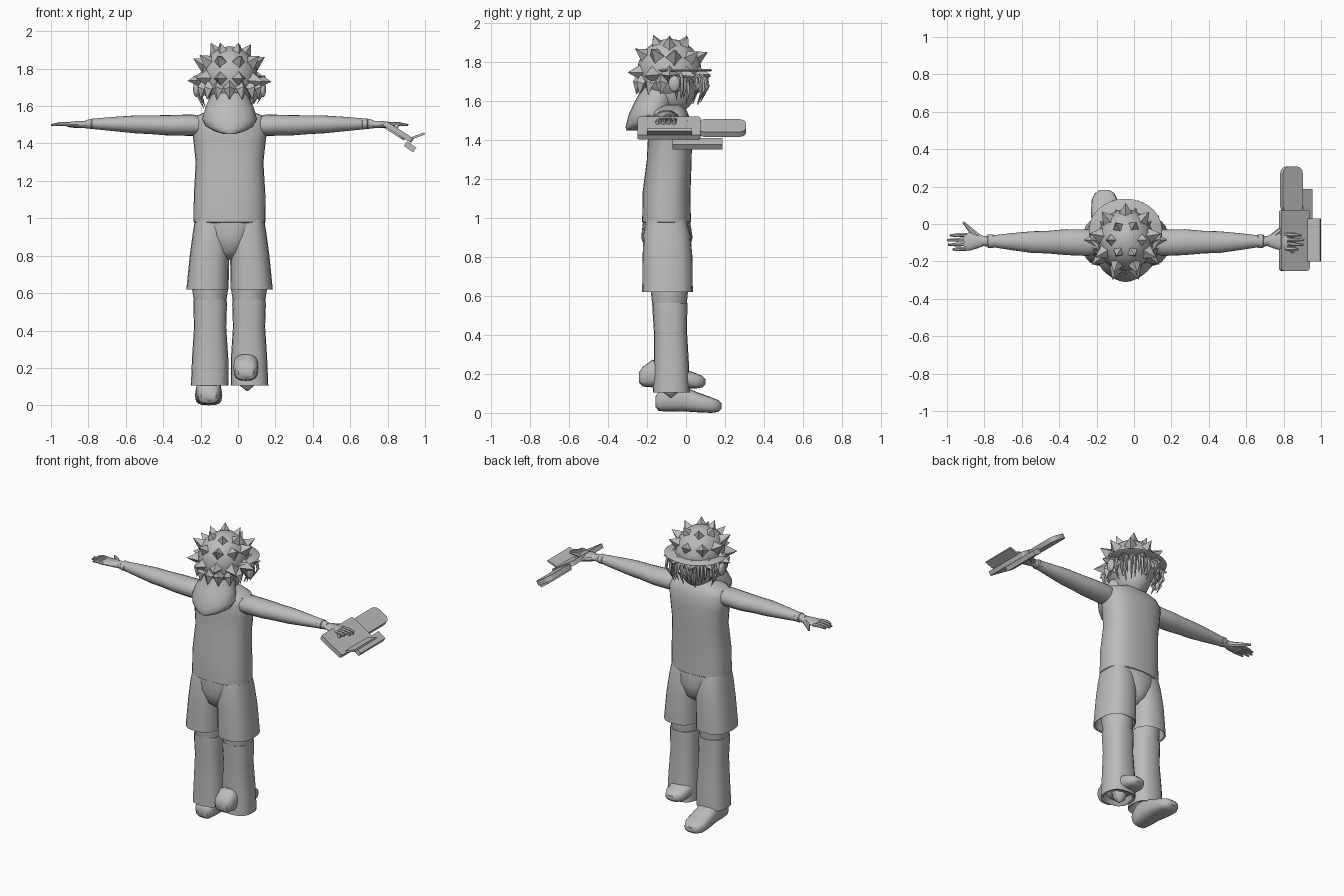
import bpy, bmesh, math, random
from mathutils import Vector, Matrix

random.seed(4)
cube = bpy.data.objects.get("Cube")
if cube:
    bpy.data.objects.remove(cube, do_unlink=True)

grey = bpy.data.materials.new("plain_grey")
grey.use_nodes = True
colour = (0.5, 0.5, 0.5, 1)
grey.diffuse_color = colour
grey.node_tree.nodes["Principled BSDF"].inputs["Base Color"].default_value = colour

CX = -0.045  # middle of the body
CY = -0.085  # middle of the head


def finish(name, bm, smooth=True):
    bmesh.ops.recalc_face_normals(bm, faces=bm.faces)
    mesh = bpy.data.meshes.new(name)
    bm.to_mesh(mesh)
    bm.free()
    mesh.materials.append(grey)
    ob = bpy.data.objects.new(name, mesh)
    bpy.context.collection.objects.link(ob)
    if smooth:
        bpy.ops.object.select_all(action='DESELECT')
        ob.select_set(True)
        bpy.context.view_layer.objects.active = ob
        bpy.ops.object.shade_smooth_by_angle(angle=math.radians(40))
    return ob


def skin(bm, rings):
    """Join rings of points into a capped surface."""
    loops = [[bm.verts.new(p) for p in ring] for ring in rings]
    n = len(loops[0])
    for a, b in zip(loops, loops[1:]):
        for i in range(n):
            j = (i + 1) % n
            bm.faces.new((a[i], a[j], b[j], b[i]))
    bm.faces.new(loops[0])
    bm.faces.new(loops[-1])


def loft(name, axis, sections, n=20, power=1.0):
    """Each section: position on axis, two centre values, two radii."""
    rings = []
    for t, u, v, ru, rv in sections:
        ring = []
        for i in range(n):
            c, s = math.cos(math.tau * i / n), math.sin(math.tau * i / n)
            p = u + ru * math.copysign(abs(c) ** power, c)
            q = v + rv * math.copysign(abs(s) ** power, s)
            ring.append({'x': (t, p, q), 'y': (p, t, q), 'z': (p, q, t)}[axis])
        rings.append(ring)
    bm = bmesh.new()
    skin(bm, rings)
    return finish(name, bm)


def tube(bm, points, radii, n=7):
    points = [Vector(p) for p in points]
    q = (points[-1] - points[0]).to_track_quat('Z', 'Y')
    skin(bm, [[p + q @ Vector((r * math.cos(math.tau * i / n), r * math.sin(math.tau * i / n), 0))
               for i in range(n)] for p, r in zip(points, radii)])


def ball(name, centre, size):
    bm = bmesh.new()
    m = Matrix.Translation(centre) @ Matrix.Diagonal((*size, 1))
    bmesh.ops.create_uvsphere(bm, u_segments=20, v_segments=12, radius=1, matrix=m)
    return finish(name, bm)


def slab(name, x, z, y0, y1, width, thick, tilt, bevel=0.0):
    """Plate running along y and tilted about it."""
    bm = bmesh.new()
    bmesh.ops.create_cube(bm, size=1, matrix=Matrix.Diagonal((width, y1 - y0, thick, 1)))
    if bevel:
        edges = [e for e in bm.edges if abs(e.verts[0].co.z - e.verts[1].co.z) > thick / 2]
        bmesh.ops.bevel(bm, geom=edges, offset=bevel, segments=4, affect='EDGES', profile=0.5)
    m = Matrix.Translation((x, (y0 + y1) / 2, z)) @ Matrix.Rotation(math.radians(tilt), 4, 'Y')
    bmesh.ops.transform(bm, matrix=m, verts=bm.verts)
    return finish(name, bm)


# Torso, neck and pelvis
loft("vest", 'z', [
    (1.02, CX, -.1, .17, .1), (.975, CX, -.1, .185, .118), (.98, CX, -.1, .193, .125),
    (1.13, CX, -.1, .191, .123), (1.3, CX, -.086, .181, .115), (1.42, CX, -.082, .194, .113),
    (1.5, CX, -.085, .205, .11), (1.545, CX, -.088, .185, .095), (1.58, CX, -.09, .1, .07)],
    n=28, power=.8)
loft("neck", 'z', [(1.54, CX, -.085, .075, .075), (1.68, CX, -.08, .07, .075)])
loft("pelvis", 'z', [
    (.78, CX, -.095, .035, .06), (.82, CX, -.095, .075, .11), (.9, CX, -.098, .13, .132),
    (.99, CX, -.1, .178, .12)], power=.85)

for s, side in ((1, "left"), (-1, "right")):
    # Shorts with a hollow hem
    hem, mid, waist = CX + s * .118, CX + s * .108, CX + s * .098
    loft(side + "_shorts", 'z', [
        (.72, hem, -.095, .09, .1), (.625, hem, -.095, .105, .122), (.62, hem, -.095, .113, .13),
        (.8, mid, -.095, .105, .128), (.92, waist, -.098, .099, .12), (.99, waist, -.1, .088, .105)],
        power=.8)
    # Thigh and flared trouser leg
    lx = CX + s * .104
    loft(side + "_thigh", 'z', [
        (.75, lx, -.085, .095, .095), (.62, lx, -.085, .096, .095), (.55, lx, -.085, .086, .088)])
    loft(side + "_trouser_leg", 'z', [
        (.18, lx, -.08, .05, .05), (.11, lx, -.078, .085, .085), (.105, lx + s * .003, -.075, .1, .095),
        (.25, lx, -.075, .097, .09), (.42, lx, -.08, .086, .085),
        (.54, lx, -.083, .09, .09), (.565, lx, -.083, .088, .09)], power=.8)
    # Shoe, the left one lifted
    fx, fy, fz = (.042, -.083, .125) if s > 0 else (-.157, 0, 0)
    loft(side + "_shoe", 'y', [(y + fy, fx, (lo + hi) / 2 + fz, r, (hi - lo) / 2) for y, lo, hi, r in (
        (-.157, .03, .085, .04), (-.14, .01, .11, .058), (-.09, .006, .148, .066),
        (-.02, .008, .14, .068), (.06, .003, .105, .073), (.13, 0, .08, .07),
        (.165, .005, .066, .052), (.182, .02, .05, .025))], n=16, power=.7)
    # Arm
    loft(side + "_arm", 'x', [(CX + s * d, y, z, ry, rz) for d, y, z, ry, rz in (
        (.15, -.098, 1.495, .06, .05), (.2, -.1, 1.498, .071, .057), (.32, -.097, 1.497, .069, .055),
        (.42, -.097, 1.5, .06, .05), (.5, -.097, 1.502, .058, .048),
        (.62, -.094, 1.504, .044, .038), (.73, -.092, 1.505, .029, .028), (.77, -.091, 1.503, .026, .022))])
    loft(side + "_cuff", 'x', [(CX + s * d, -.091, 1.505, r, r * .8) for d, r in (
        (.705, .03), (.71, .036), (.735, .036), (.74, .03))])
    # Hand
    loft(side + "_palm", 'x', [(CX + s * d, y, 1.502, ry, rz) for d, y, ry, rz in (
        (.755, -.091, .025, .02), (.79, -.09, .04, .02), (.83, -.093, .048, .017),
        (.865, -.096, .046, .012))], n=14)
    bm = bmesh.new()
    for k, tip in enumerate((.925, .95, .955, .94)):
        y = -.132 + k * .025
        tube(bm, [(CX + s * .85, y, 1.502), (CX + s * .9, y - .002, 1.505), (CX + s * tip, y - .004, 1.498)],
             [.011, .011, .006])
    tube(bm, [(CX + s * .785, -.07, 1.5), (CX + s * .83, -.03, 1.497), (CX + s * .868, .01, 1.494)],
         [.018, .014, .006])
    finish(side + "_fingers", bm)
    # Ear
    ball(side + "_ear", (CX + s * .178, -.06, 1.69), (.017, .03, .042))

tube_bm = bmesh.new()
tube(tube_bm, [(.05, -.078, .16), (.05, -.078, .105), (.05, -.078, .077)], [.05, .04, .004])
finish("left_ankle", tube_bm)

# Head, nose and the pouch hanging behind
ball("face", (CX, -.07, 1.67), (.11, .125, .135))
ball("nose", (CX, .05, 1.67), (.025, .035, .03))
loft("hood", 'z', [
    (1.45, CX, -.275, .03, .03), (1.465, CX, -.25, .08, .06), (1.49, CX, -.21, .125, .095),
    (1.53, CX, -.19, .146, .105), (1.59, CX, -.165, .13, .102),
    (1.66, CX, -.135, .1, .095), (1.72, CX, -.12, .09, .09)])

# Helmet dome and brim
ball("helmet_dome", (CX, CY, 1.755), (.15, .165, .165))
loft("helmet_brim", 'z', [
    (1.752, CX, -.03, .185, .155), (1.758, CX, -.03, .195, .165), (1.764, CX, -.03, .185, .155)], n=28)

# Rows of pyramid spikes around the dome: elevation, reach, count, turn
bm = bmesh.new()
for lift, reach, count, turn in ((-3, .225, 10, 0), (30, .222, 9, 10), (60, .213, 6, 0)):
    for k in range(count):
        a = math.radians(turn + 360 * k / count)
        e = math.radians(lift + random.uniform(-4, 4))
        d = Vector((math.cos(a) * math.cos(e), math.sin(a) * math.cos(e), math.sin(e)))
        if lift == 30 and d.y < -.8:
            continue  # bare patch
        m = Matrix.Translation(Vector((CX, CY, 1.75)) + d * (reach + .115) / 2) \
            @ d.to_track_quat('Z', 'Y').to_matrix().to_4x4()
        bmesh.ops.create_cone(bm, cap_ends=True, segments=4, radius1=.062, radius2=0,
                              depth=reach - .115, matrix=m)
finish("helmet_spikes", bm, smooth=False)

# Points of hair under the back of the helmet
bm = bmesh.new()
for k in range(9):
    a = math.radians(170 + 200 * k / 8)
    c, s = math.cos(a), math.sin(a)
    tube(bm, [(CX + .11 * c, CY + .12 * s, 1.74), (CX + .15 * c, CY + .16 * s, 1.69),
              (CX + .16 * c, CY + .17 * s, 1.635)], [.035, .03, .001], n=4)
finish("back_hair", bm, smooth=False)

# Loose strands hanging round the face
bm = bmesh.new()
for k in range(22):
    a = math.radians(5 + 170 * k / 21)
    c, s = math.cos(a), math.sin(a)
    r, drop = random.uniform(.14, .2), random.uniform(.1, .17)
    tube(bm, [(CX + .12 * c, -.06 + .12 * s, 1.75), (CX + r * .95 * c, -.06 + r * .95 * s, 1.72),
              (CX + r * c, -.06 + r * s, 1.75 - drop * .65),
              (CX + r * .85 * c, -.06 + r * .85 * s, 1.75 - drop)], [.012, .011, .009, .002], n=5)
finish("front_hair", bm)

# Flat hand-held device
slab("device_body", .857, 1.462, -.25, .075, .178, .028, 32, .015)
slab("device_barrel", .842, 1.462, .06, .308, .125, .03, 32, .04)
slab("device_lower_rail", .92, 1.382, -.07, .187, .06, .03, 35)
slab("device_side_plate", .953, 1.437, -.2, .03, .095, .012, -20)
bm = bmesh.new()
for k in range(4):
    base = Vector((.842, -.145 + k * .028, 1.482))
    tube(bm, [base, base + Vector((.012, 0, .02))], [.012, .01], n=10)
finish("device_buttons", bm)
